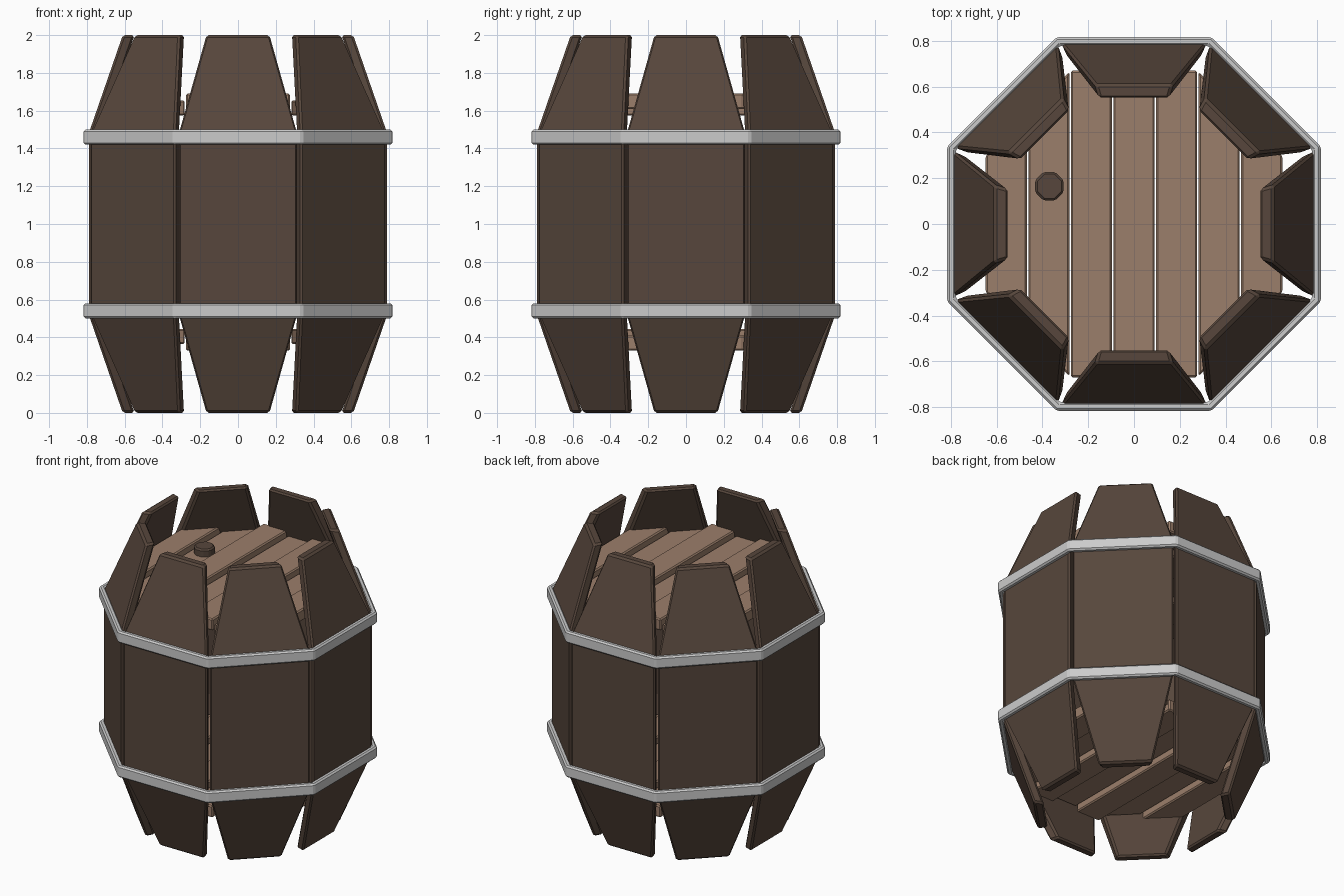
import bpy, bmesh
from math import pi, radians, tan
from mathutils import Matrix

if "Cube" in bpy.data.objects:
    bpy.data.objects.remove(bpy.data.objects["Cube"])


def material(name, rgb):
    m = bpy.data.materials.new(name)
    m.diffuse_color = (*rgb, 1)
    m.use_nodes = True
    m.node_tree.nodes["Principled BSDF"].inputs["Base Color"].default_value = m.diffuse_color
    return m


DARK = material("dark_wood", (0.095, 0.062, 0.045))
LIGHT = material("light_wood", (0.33, 0.21, 0.145))


def finish(name, bm, mat=None, bevel=0.01):
    bmesh.ops.recalc_face_normals(bm, faces=bm.faces)
    me = bpy.data.meshes.new(name)
    bm.to_mesh(me)
    bm.free()
    ob = bpy.data.objects.new(name, me)
    bpy.context.collection.objects.link(ob)
    if mat:
        me.materials.append(mat)
    if bevel:
        mod = ob.modifiers.new("bevel", 'BEVEL')
        mod.width, mod.segments = bevel, 1
        mod.limit_method, mod.angle_limit = 'ANGLE', radians(40)
    return ob


def loft(bm, loops, closed=False):
    """Skin equal-length vertex loops; cap the ends unless closed."""
    rings = [[bm.verts.new(p) for p in loop] for loop in loops]
    n = len(rings[0])
    pairs = list(zip(rings, rings[1:])) + ([(rings[-1], rings[0])] if closed else [])
    for a, b in pairs:
        for i in range(n):
            j = (i + 1) % n
            bm.faces.new((a[i], a[j], b[j], b[i]))
    if not closed:
        bm.faces.new(rings[0])
        bm.faces.new(rings[-1])


def octagon(apothem, z):
    t = tan(pi / 8)
    pts = [(1, -t), (1, t), (t, 1), (-t, 1), (-1, t), (-1, -t), (-t, -1), (t, -1)]
    return [(x * apothem, y * apothem, z) for x, y in pts]


# Eight bent staves: (z, outer, inner distance, outer, inner half width)
SECTIONS = [(0, 0.61, 0.548, 0.17, 0.152), (0.52, 0.79, 0.725, 0.318, 0.288),
            (1.48, 0.79, 0.725, 0.318, 0.288), (2, 0.61, 0.548, 0.17, 0.152)]
for k in range(8):
    bm = bmesh.new()
    loft(bm, [[(-wo, -o, z), (wo, -o, z), (wi, -i, z), (-wi, -i, z)]
              for z, o, i, wo, wi in SECTIONS])
    bmesh.ops.rotate(bm, verts=bm.verts, matrix=Matrix.Rotation(k * pi / 4, 3, 'Z'))
    finish(f"stave_{k + 1}", bm, DARK, 0.012)

# Metal hoops
for name, z in (("lower_hoop", 0.5), ("upper_hoop", 1.42)):
    bm = bmesh.new()
    loft(bm, [octagon(0.817, z), octagon(0.817, z + 0.08),
              octagon(0.78, z + 0.08), octagon(0.78, z)], closed=True)
    finish(name, bm, bevel=0.01)


# Lids: octagon sliced into seven planks at alternating heights
def half_length(x, a=0.67):
    return min(a, a * 2 ** 0.5 - abs(x))


def lid(name, face_z, step, thick):
    for i in range(-3, 4):
        x0, x1 = max(-0.665, i * 0.186 - 0.09), min(0.665, i * 0.186 + 0.09)
        z = face_z if i % 2 else face_z + step
        bm = bmesh.new()
        h0, h1 = half_length(x0), half_length(x1)
        loft(bm, [[(x0, -h0, w), (x1, -h1, w), (x1, h1, w), (x0, h0, w)]
                  for w in (z, z + thick)])
        finish(f"{name}_plank_{i + 4}", bm, LIGHT, 0.008)


lid("top_lid", 1.69, -0.035, -0.08)
lid("bottom_lid", 0.33, 0.035, 0.08)

# Bung in the top lid
bm = bmesh.new()
bmesh.ops.create_cone(bm, cap_ends=True, segments=8, radius1=0.068, radius2=0.068, depth=0.09,
                      matrix=Matrix.Translation((-0.37, 0.165, 1.66)) @ Matrix.Rotation(pi / 8, 4, 'Z'))
finish("bung", bm, DARK, 0.01)
